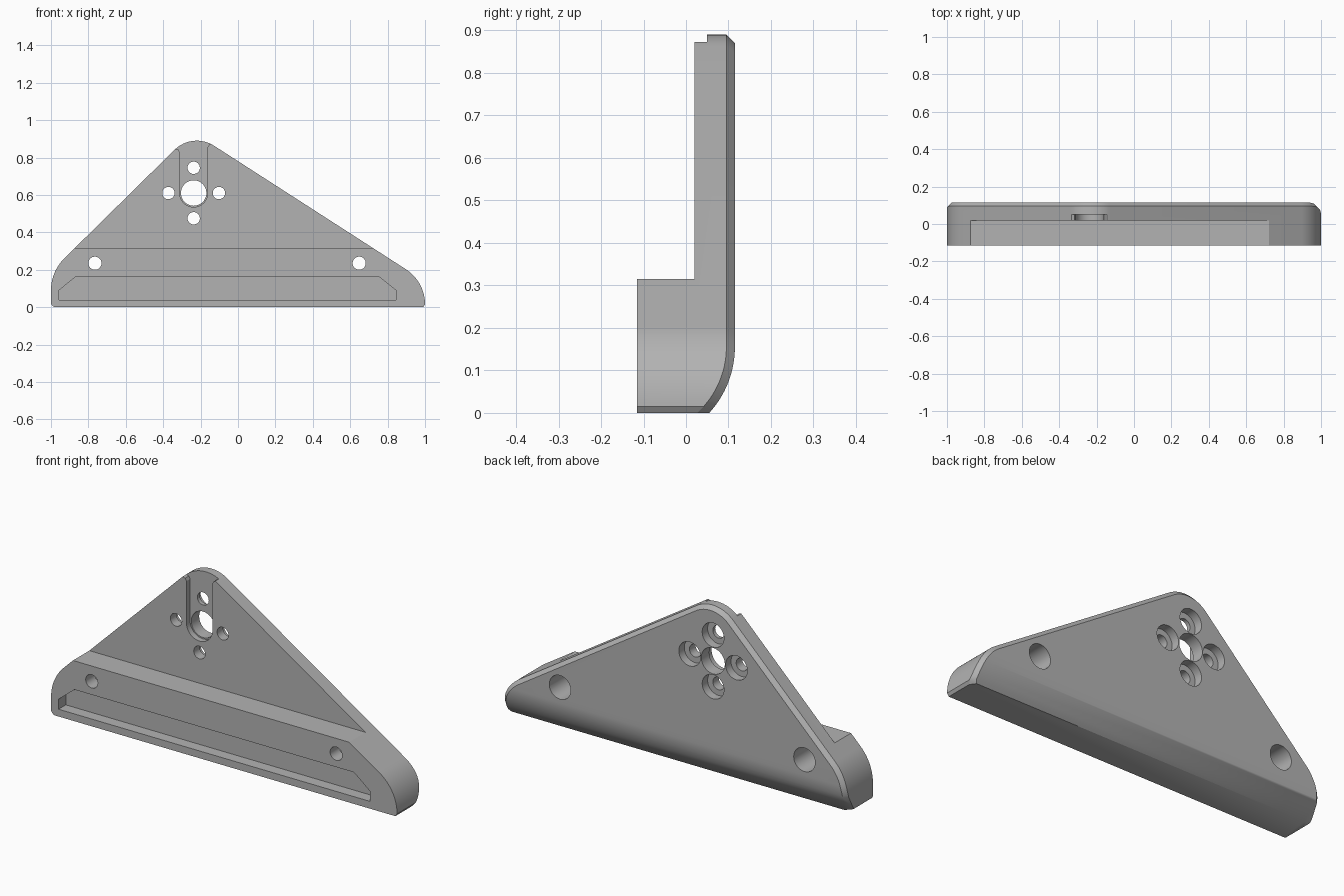
import bpy, bmesh
from math import sin, cos, pi, radians, sqrt

old = bpy.data.objects.get("Cube")
if old:
    bpy.data.objects.remove(old, do_unlink=True)

# Material
grey = bpy.data.materials.new("plain grey")
grey.use_nodes = True
colour = (0.45, 0.45, 0.45, 1)
grey.diffuse_color = colour
grey.node_tree.nodes["Principled BSDF"].inputs["Base Color"].default_value = colour

FRONT, BACK, CHAMFER = -0.115, 0.115, 0.02
CURVE_Z, CURVE_R = 0.155, 0.23


def new_object(name, bm):
    bmesh.ops.recalc_face_normals(bm, faces=bm.faces)
    mesh = bpy.data.meshes.new(name)
    bm.to_mesh(mesh)
    bm.free()
    ob = bpy.data.objects.new(name, mesh)
    bpy.context.collection.objects.link(ob)
    mesh.materials.append(grey)
    return ob


def arc(cx, cz, r, start, end, steps=16):
    angles = [radians(start + (end - start) * i / steps) for i in range(steps + 1)]
    return [(cx + r * cos(a), cz + r * sin(a)) for a in angles]


def outline(inset):
    """Rounded triangular plate, seen from the front."""
    return (arc(0.777, 0.015, 0.223 - inset, 0, 56.7)
            + arc(-0.22, 0.72, 0.17 - inset, 56.7, 135)
            + arc(-0.76, 0.09, 0.24 - inset, 135, 180)
            + arc(-0.975, 0.025, 0.025, 180, 270, 6)[:0 if inset else 7]
            + [(-0.975 + inset, 0), (0.99 - inset, 0)])


def back_y(z, depth):
    """Back surface, curving forward towards the bottom edge."""
    if z >= CURVE_Z:
        return BACK - depth
    return BACK - CURVE_R + sqrt((CURVE_R - depth) ** 2 - (CURVE_Z - z) ** 2)


def prism(points, y0, y1):
    bm = bmesh.new()
    face = bm.faces.new([bm.verts.new((x, y0, z)) for x, z in points])
    out = bmesh.ops.extrude_face_region(bm, geom=[face])
    verts = [v for v in out["geom"] if isinstance(v, bmesh.types.BMVert)]
    bmesh.ops.translate(bm, verts=verts, vec=(0, y1 - y0, 0))
    return bm


# Bracket body: convex shell with a chamfered, curved back
bm = bmesh.new()
for x, z in outline(0):
    bm.verts.new((x, FRONT, z))
    bm.verts.new((x, back_y(z, CHAMFER), z))
for x, z in outline(CHAMFER):
    bm.verts.new((x, back_y(z, 0), z))
hull = bmesh.ops.convex_hull(bm, input=bm.verts)
loose = [v for v in bm.verts if not v.link_faces]
bmesh.ops.delete(bm, geom=loose, context="VERTS")
bmesh.ops.dissolve_limit(bm, angle_limit=radians(0.5), verts=bm.verts, edges=bm.edges)
body = new_object("bracket_body", bm)


def cut(points, y0, y1):
    cutter = new_object("cutter", prism(points, y0, y1))
    cutter.hide_render = True
    mod = body.modifiers.new("cut", "BOOLEAN")
    mod.operation, mod.solver, mod.object = "DIFFERENCE", "EXACT", cutter
    bpy.context.view_layer.objects.active = body
    bpy.ops.object.modifier_apply(modifier=mod.name)
    bpy.data.objects.remove(cutter, do_unlink=True)


def drill(x, z, r, y0=-0.3, y1=0.3):
    cut(arc(x, z, r, 0, 360, 40)[:-1], y0, y1)


# Step that thins the upper plate
cut([(-1.2, 0.315), (1.2, 0.315), (1.2, 1), (-1.2, 1)], -0.3, 0.02)

# Shallow slot with a round end and flared mouth
HX, HZ = -0.237, 0.61
slot = arc(HX, HZ, 0.075, 180, 360, 20)
slot += [(HX + 0.075, 0.855), (HX + 0.082, 0.868), (HX + 0.1, 0.877), (HX + 0.1, 1)]
slot += [(HX - 0.1, 1), (HX - 0.1, 0.847), (HX - 0.082, 0.842), (HX - 0.075, 0.828)]
cut(slot, -0.3, 0.05)

# Centre hole and four counterbored holes around it
drill(HX, HZ, 0.068)
for i in range(4):
    x, z = HX + 0.135 * cos(i * pi / 2), HZ + 0.135 * sin(i * pi / 2)
    drill(x, z, 0.033)
    drill(x, z, 0.063, 0.07, 0.3)

# Mounting holes with deep counterbores
for x in (-0.765, 0.648):
    drill(x, 0.235, 0.035)
    drill(x, 0.235, 0.062, -0.04, 0.3)

# Long channel in the front foot
cut([(-0.957, 0.038), (0.845, 0.038), (0.845, 0.09),
     (0.75, 0.165), (-0.865, 0.165), (-0.957, 0.09)], -0.3, -0.055)

# Smooth curved walls, keep machined edges sharp
bpy.ops.object.select_all(action="DESELECT")
body.select_set(True)
bpy.context.view_layer.objects.active = body
bpy.ops.object.shade_smooth_by_angle(angle=radians(25))
